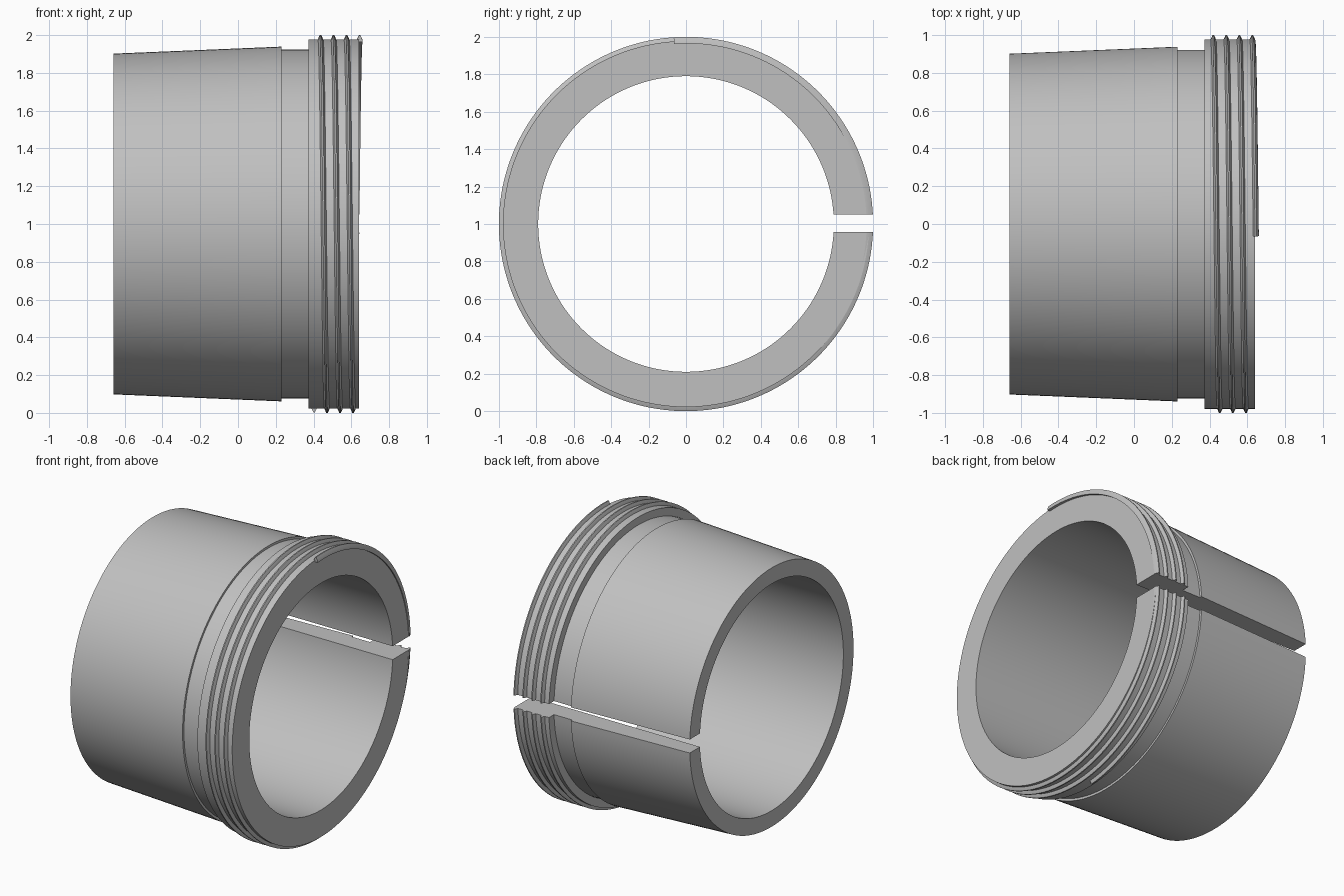
import bpy
import bmesh
from math import sin, cos, pi, radians

SEG = 144
AXIS_Z = 1.0

cube = bpy.data.objects.get("Cube")
if cube:
    bpy.data.objects.remove(cube, do_unlink=True)

grey = bpy.data.materials.new("light_grey")
grey.use_nodes = True
colour = (0.53, 0.53, 0.53, 1)
grey.diffuse_color = colour
grey.node_tree.nodes["Principled BSDF"].inputs["Base Color"].default_value = colour


def around(x, r, a):
    """Point at radius r about the x axis, angle from the bottom towards the back."""
    return (x, r * sin(a), AXIS_Z - r * cos(a))


def sweep(name, rings, closed):
    """Skin a list of point rings into a solid, as a loop or with end caps."""
    bm = bmesh.new()
    loops = [[bm.verts.new(p) for p in ring] for ring in rings]
    pairs = list(zip(loops, loops[1:]))
    if closed:
        pairs.append((loops[-1], loops[0]))
    else:
        bm.faces.new(loops[0])
        bm.faces.new(loops[-1])
    n = len(loops[0])
    for a, b in pairs:
        for i in range(n):
            j = (i + 1) % n
            bm.faces.new((a[i], a[j], b[j], b[i]))
    bmesh.ops.recalc_face_normals(bm, faces=bm.faces)
    mesh = bpy.data.meshes.new(name)
    bm.to_mesh(mesh)
    bm.free()
    obj = bpy.data.objects.new(name, mesh)
    bpy.context.collection.objects.link(obj)
    mesh.materials.append(grey)
    return obj


# Sleeve: tapered body, shallow relief and raised collar around a straight bore
profile = [(-0.66, 0.79), (-0.66, 0.902), (0.23, 0.939), (0.23, 0.923),
           (0.372, 0.923), (0.372, 0.978), (0.64, 0.978), (0.64, 0.79)]
sleeve = sweep("split_sleeve",
               [[around(x, r, 2 * pi * i / SEG) for x, r in profile]
                for i in range(SEG)], True)

# Thread: a ridge winding three and a half turns along the collar
section = [(-0.016, 0.965), (-0.014, 0.978), (-0.004, 1.0),
           (0.004, 1.0), (0.014, 0.978), (0.016, 0.965)]
START, TURNS, PITCH = 0.066, 3.5, 0.069
steps = int(SEG * TURNS)
rings = []
for i in range(steps + 1):
    t = TURNS * i / steps
    rings.append([around(0.403 + PITCH * t + x, r, START + 2 * pi * t)
                  for x, r in section])
thread = sweep("screw_thread", rings, False)

# Slit: a straight cut through the back wall along the whole length
bpy.ops.mesh.primitive_cube_add(size=1, location=(0, 0.9, 1.003))
cutter = bpy.context.object
cutter.name = "slit_cutter"
cutter.scale = (2, 0.8, 0.094)
cutter.hide_render = True
cutter.data.materials.append(grey)

for obj in (sleeve, thread):
    bpy.ops.object.select_all(action="DESELECT")
    obj.select_set(True)
    bpy.context.view_layer.objects.active = obj
    cut = obj.modifiers.new("slit", "BOOLEAN")
    cut.operation = "DIFFERENCE"
    cut.solver = "EXACT"
    cut.object = cutter
    bpy.ops.object.modifier_apply(modifier=cut.name)
    bpy.ops.object.shade_smooth_by_angle(angle=radians(20))

bpy.data.objects.remove(cutter, do_unlink=True)
